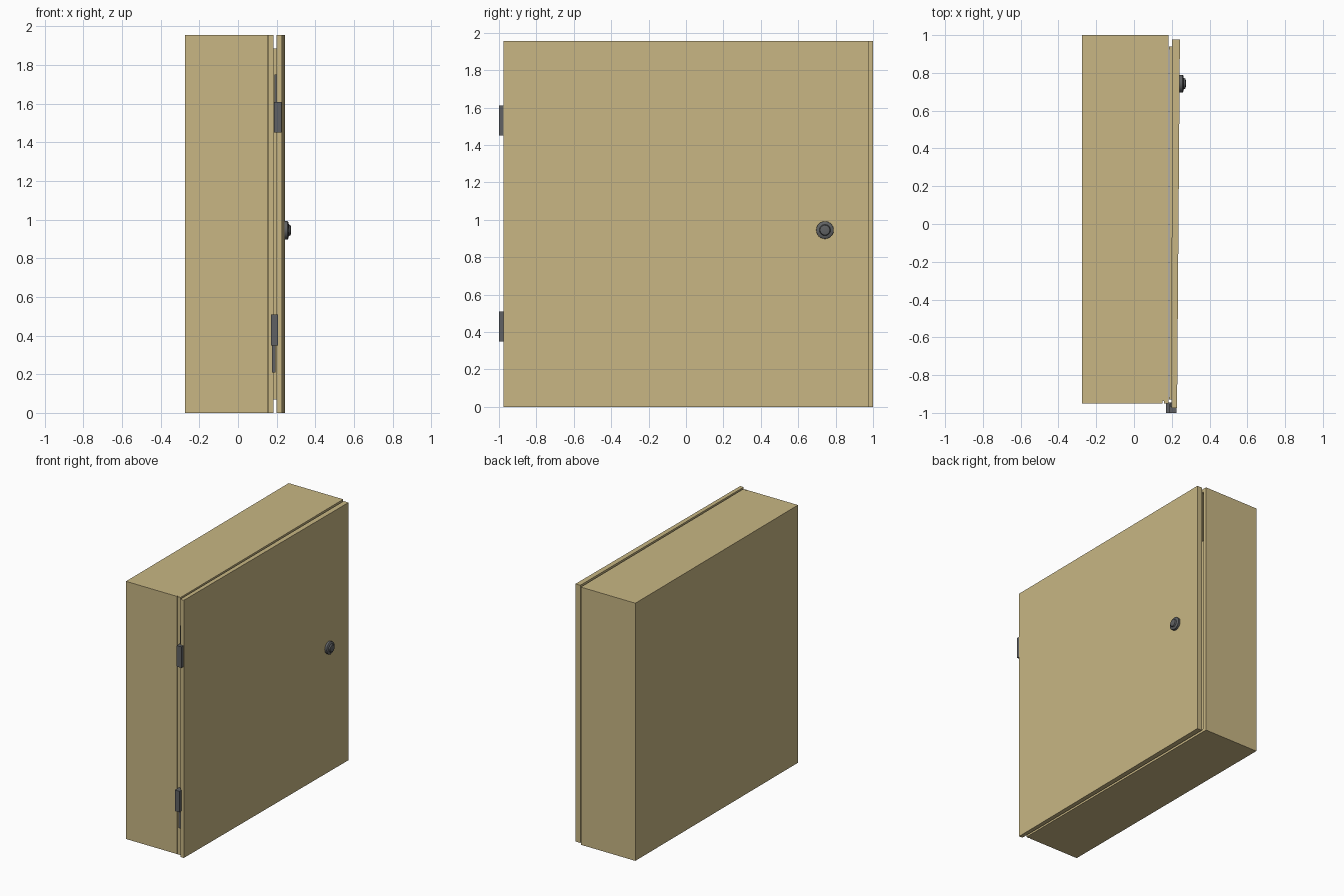
import bpy, bmesh, math
from mathutils import Matrix

if "Cube" in bpy.data.objects:
    bpy.data.objects.remove(bpy.data.objects["Cube"])


def material(name, rgb):
    m = bpy.data.materials.new(name)
    m.diffuse_color = (*rgb, 1)
    m.use_nodes = True
    m.node_tree.nodes["Principled BSDF"].inputs["Base Color"].default_value = m.diffuse_color
    return m


TAN = material("tan_paint", (0.58, 0.47, 0.23))
GREY = material("dark_grey_metal", (0.115, 0.12, 0.125))


def finish(name, bm, mat):
    bmesh.ops.recalc_face_normals(bm, faces=bm.faces)
    me = bpy.data.meshes.new(name)
    bm.to_mesh(me)
    bm.free()
    me.materials.append(mat)
    ob = bpy.data.objects.new(name, me)
    bpy.context.collection.objects.link(ob)
    return ob


def prism(name, outline, z0, z1, mat):
    """Extrude an (x, y) plan outline from z0 to z1."""
    bm = bmesh.new()
    face = bm.faces.new([bm.verts.new((x, y, z0)) for x, y in outline])
    ext = bmesh.ops.extrude_face_region(bm, geom=[face])
    for v in ext["geom"]:
        if isinstance(v, bmesh.types.BMVert):
            v.co.z = z1
    return finish(name, bm, mat)


def box(name, x, y, z, mat):
    return prism(name, [(x[0], y[0]), (x[1], y[0]), (x[1], y[1]), (x[0], y[1])], z[0], z[1], mat)


def lathe(name, profile, centre, mat, sides=24):
    """Spin (radius, x) rings around an axis along x."""
    bm = bmesh.new()
    rings = []
    for r, x in profile:
        rings.append([bm.verts.new((x, centre[0] + r * math.cos(2 * math.pi * i / sides),
                                    centre[1] + r * math.sin(2 * math.pi * i / sides)))
                      for i in range(sides)])
    for a, b in zip(rings, rings[1:]):
        for i in range(sides):
            j = (i + 1) % sides
            bm.faces.new((a[i], a[j], b[j], b[i]))
    bm.faces.new(rings[0])
    bm.faces.new(rings[-1])
    return finish(name, bm, mat)


H = 1.955

# cabinet: outer shell with a narrow groove on the hinge side, open at the front
body = prism("cabinet_body", [(-0.275, -0.95), (0.152, -0.95), (0.152, -0.938), (0.158, -0.938),
                              (0.158, -0.95), (0.183, -0.95), (0.183, 1.0), (-0.275, 1.0)], 0, H, TAN)
cutter = box("cavity_cutter", (-0.255, 0.3), (-0.915, 0.975), (0.025, H - 0.025), TAN)
cutter.hide_render = True
cutter.hide_set(True)
mod = body.modifiers.new("cavity", "BOOLEAN")
mod.operation = "DIFFERENCE"
mod.solver = "EXACT"
mod.object = cutter

# door, standing very slightly ajar
prism("door", [(0.198, -0.975), (0.228, -0.975), (0.243, 0.978), (0.202, 0.978)], 0, H, TAN)

# inner lip on the back of the door, as a rectangular rim
for i, y in enumerate((-0.93, 0.925)):
    box(f"door_lip_side_{i}", (0.185, 0.205), (y, y + 0.015), (0.07, H - 0.07), TAN)
for i, z in enumerate((0.07, H - 0.085)):
    box(f"door_lip_rail_{i}", (0.187, 0.205), (-0.915, 0.925), (z, z + 0.015), TAN)

# hinges: knuckle plate plus a thin pin
box("upper_hinge", (0.186, 0.225), (-1.0, -0.955), (1.45, 1.61), GREY)
box("lower_hinge", (0.17, 0.208), (-1.0, -0.945), (0.35, 0.51), GREY)
box("upper_hinge_pin", (0.19, 0.202), (-0.965, -0.945), (1.61, 1.75), GREY)
box("lower_hinge_pin", (0.177, 0.195), (-0.965, -0.945), (0.21, 0.35), GREY)

# round latch knob
knob = lathe("latch_knob", [(0.047, 0.235), (0.047, 0.257), (0.042, 0.261), (0.03, 0.263),
                            (0.026, 0.272), (0.018, 0.274)], (0.743, 0.945), GREY)
bpy.context.view_layer.objects.active = knob
knob.select_set(True)
bpy.ops.object.shade_smooth_by_angle(angle=math.radians(30))
